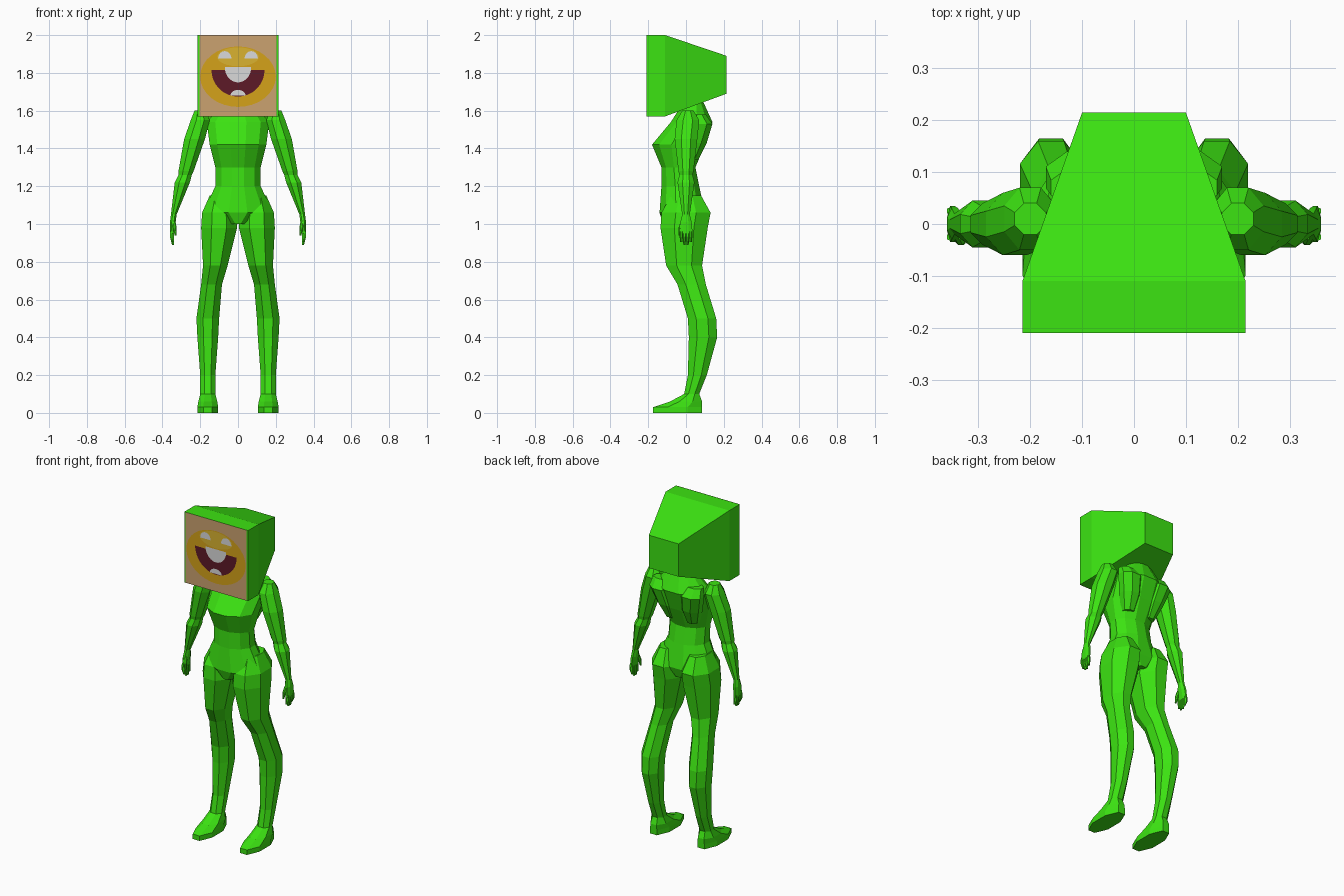
import bpy, bmesh, math
from mathutils import Vector

cube = bpy.data.objects.get("Cube")
if cube:
    bpy.data.objects.remove(cube, do_unlink=True)


def material(name, red, green, blue):
    mat = bpy.data.materials.new(name)
    mat.use_nodes = True
    colour = (red, green, blue, 1)
    mat.diffuse_color = colour
    mat.node_tree.nodes["Principled BSDF"].inputs["Base Color"].default_value = colour
    return mat


bright_green = material("bright_green", red=.045, green=.77, blue=.006)
tan = material("tan", red=.6, green=.36, blue=.16)
orange = material("orange", red=.66, green=.36, blue=.01)
yellow = material("yellow", red=.7, green=.45, blue=.03)
maroon = material("maroon", red=.11, green=.01, blue=.02)
white = material("white", red=.7, green=.7, blue=.7)


def finish(name, bm, mat):
    mesh = bpy.data.meshes.new(name)
    bm.to_mesh(mesh)
    bm.free()
    mesh.materials.append(mat)
    obj = bpy.data.objects.new(name, mesh)
    bpy.context.collection.objects.link(obj)


def ring(z, wide, deep, x=0, y=0, sides=8):
    """Horizontal cross-section filling a box of the given width and depth."""
    angles = [math.tau * (i + .5) / sides for i in range(sides)]
    fill = .5 / math.cos(math.pi / sides)
    return [Vector((x + wide * fill * math.cos(a), y + deep * fill * math.sin(a), z))
            for a in angles]


def loft(name, rings, side=1):
    """Skin a list of rings and close both ends; side=-1 mirrors the part."""
    bm = bmesh.new()
    loops = [[bm.verts.new((side * p.x, p.y, p.z)) for p in points] for points in rings]
    for low, high in zip(loops, loops[1:]):
        count = len(low)
        for i in range(count):
            j = (i + 1) % count
            bm.faces.new((low[i], low[j], high[j], high[i]))
    bm.faces.new(loops[0])
    bm.faces.new(loops[-1])
    bmesh.ops.recalc_face_normals(bm, faces=bm.faces)
    finish(name, bm, bright_green)


def rectangle(y, wide, bottom, top):
    half = wide / 2
    return [Vector((x, y, z)) for x, z in
            ((-half, bottom), (half, bottom), (half, top), (-half, top))]


HEAD_FRONT = -.21


def plate(name, outline, layer, mat):
    """Flat painted shape lying just in front of the head."""
    bm = bmesh.new()
    y = HEAD_FRONT - layer / 1000
    bm.faces.new([bm.verts.new((p.x, y, p.z)) for p in outline])
    finish(name, bm, mat)


def oval(z, wide, high, x=0, start=0, sweep=math.tau, steps=32):
    """Ellipse, or the part of one swept from a starting angle."""
    angles = [start + sweep * i / steps for i in range(steps + (sweep < math.tau))]
    return [Vector((x + wide * math.cos(a), 0, z + high * math.sin(a))) for a in angles]


def bowl(**size):
    return oval(start=math.pi, sweep=math.pi, **size)


def dome(**size):
    return oval(sweep=math.pi, **size)


# Head: square front block tapering to a smaller back
loft("head", [
    rectangle(y=HEAD_FRONT, wide=.43, bottom=1.57, top=2),
    rectangle(y=-.11, wide=.43, bottom=1.57, top=2),
    rectangle(y=.215, wide=.2, bottom=1.69, top=1.89),
])

# Painted face
plate("face_panel", rectangle(y=0, wide=.41, bottom=1.57, top=2), 1, tan)
plate("face_disc", oval(z=1.78, wide=.2, high=.16), 2, orange)
plate("forehead", oval(z=1.885, wide=.11, high=.05), 3, yellow)
plate("mouth", bowl(z=1.815, wide=.14, high=.14), 3, maroon)
plate("upper_teeth", bowl(z=1.83, wide=.07, high=.08), 4, white)
plate("lower_teeth", dome(z=1.68, wide=.04, high=.03), 4, white)

# Torso, from the crotch up to the neck
loft("torso", [
    ring(z=1, wide=.1, deep=.2, y=-.02, sides=12),
    ring(z=1.06, wide=.37, deep=.24, y=-.02, sides=12),
    ring(z=1.2, wide=.24, deep=.2, y=-.03, sides=12),
    ring(z=1.3, wide=.24, deep=.18, y=-.04, sides=12),
    ring(z=1.42, wide=.3, deep=.28, y=-.04, sides=12),
    ring(z=1.54, wide=.33, deep=.22, y=.03, sides=12),
    ring(z=1.65, wide=.14, deep=.1, y=.04, sides=12),
])

# Leg, from the buttock down to the ankle and foot
leg = [
    ring(z=1.15, wide=.1, deep=.16, x=.1),
    ring(z=1.06, wide=.18, deep=.26, x=.1),
    ring(z=.98, wide=.19, deep=.25, x=.1, y=-.01),
    ring(z=.78, wide=.13, deep=.19, x=.12, y=-.01),
    ring(z=.68, wide=.11, deep=.15, x=.14, y=.03),
    ring(z=.5, wide=.12, deep=.15, x=.16, y=.085),
    ring(z=.4, wide=.11, deep=.15, x=.16, y=.09),
    ring(z=.2, wide=.08, deep=.1, x=.16, y=.06),
    ring(z=.1, wide=.08, deep=.08, x=.16, y=.03),
    ring(z=.06, wide=.1, deep=.17, x=.16),
    ring(z=.03, wide=.11, deep=.26, x=.16, y=-.045),
    ring(z=0, wide=.11, deep=.26, x=.16, y=-.045),
]

# Arm, from the shoulder down to the knuckles
arm = [
    ring(z=1.6, wide=.06, deep=.06, x=.2, y=.01),
    ring(z=1.55, wide=.1, deep=.12, x=.2, y=.01),
    ring(z=1.45, wide=.11, deep=.12, x=.23),
    ring(z=1.28, wide=.08, deep=.08, x=.275),
    ring(z=1.26, wide=.07, deep=.07, x=.28),
    ring(z=1.22, wide=.08, deep=.09, x=.295),
    ring(z=1.05, wide=.03, deep=.04, x=.34),
    ring(z=1.01, wide=.03, deep=.06, x=.345),
    ring(z=.95, wide=.02, deep=.07, x=.35),
]

thumb = [
    ring(z=1.01, wide=.02, deep=.02, x=.34, y=-.02),
    ring(z=.98, wide=.02, deep=.02, x=.335, y=-.03),
    ring(z=.94, wide=.01, deep=.01, x=.33, y=-.035),
]

shoulder_blade = [
    ring(z=1.58, wide=.1, deep=.07, x=.11, y=.07),
    ring(z=1.53, wide=.14, deep=.1, x=.1, y=.09),
    ring(z=1.43, wide=.12, deep=.1, x=.08, y=.06),
    ring(z=1.34, wide=.07, deep=.07, x=.07, y=.03),
]

# Paired parts on both sides
fingers = ("index", "middle", "ring", "little")
for label, side in (("left", 1), ("right", -1)):
    loft(label + "_leg", leg, side)
    loft(label + "_arm", arm, side)
    loft(label + "_thumb", thumb, side)
    loft(label + "_shoulder_blade", shoulder_blade, side)
    for i, finger in enumerate(fingers):
        y = (i - 1.5) / 60
        tip = .89 if finger in ("middle", "ring") else .905
        loft(label + "_" + finger + "_finger", [
            ring(z=.96, wide=.02, deep=.016, x=.35, y=y, sides=6),
            ring(z=.93, wide=.02, deep=.015, x=.35, y=y, sides=6),
            ring(z=tip, wide=.01, deep=.01, x=.345, y=y, sides=6),
        ], side)
    plate(label + "_eye", dome(x=side * .07, z=1.875, wide=.035, high=.04), 4, white)
